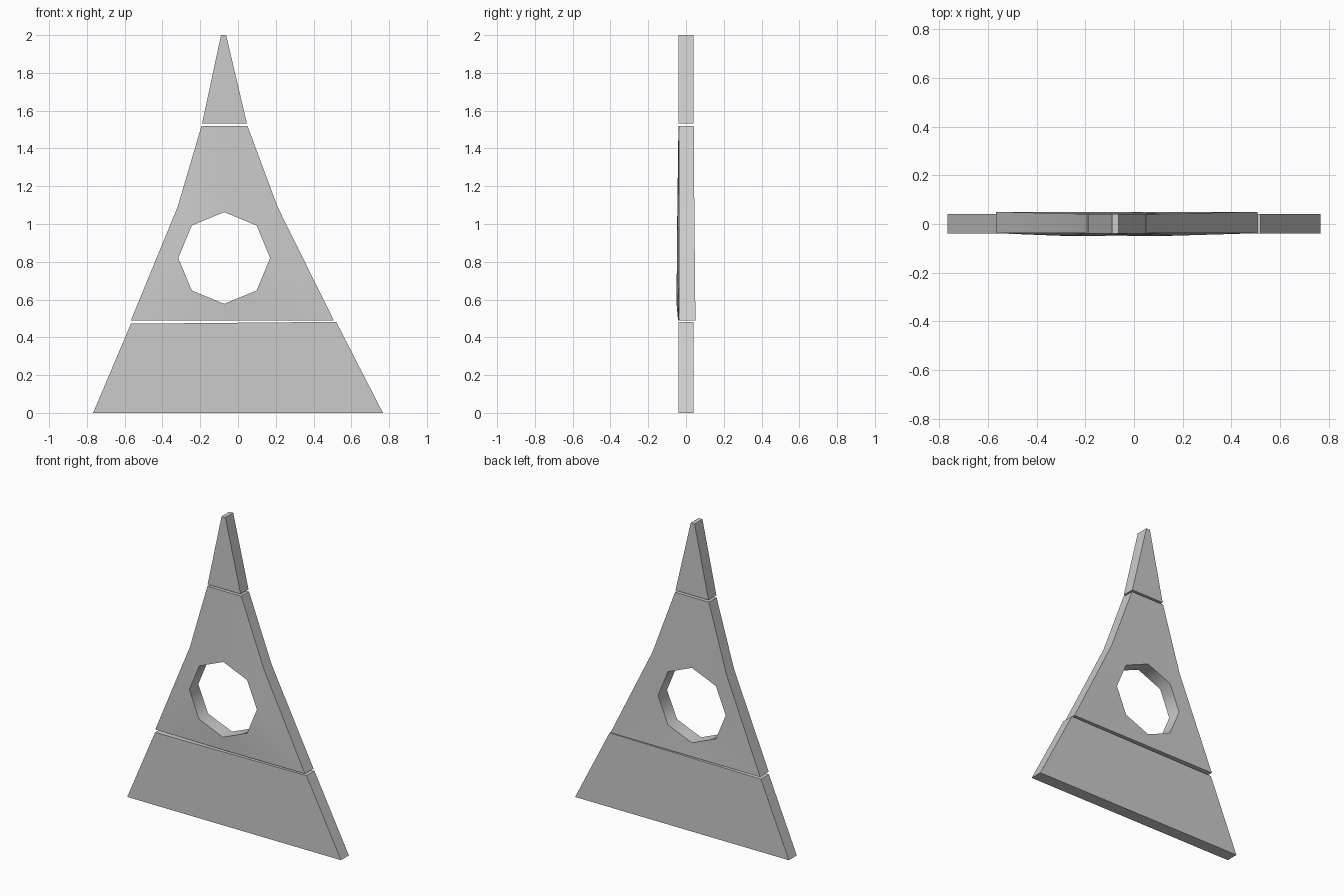
import bpy, bmesh, math

if "Cube" in bpy.data.objects:
    bpy.data.objects.remove(bpy.data.objects["Cube"])

FRONT, BACK = -0.04, 0.041


def finish(name, bm, smooth=False):
    bmesh.ops.recalc_face_normals(bm, faces=bm.faces[:])
    mesh = bpy.data.meshes.new(name)
    bm.to_mesh(mesh)
    bm.free()
    obj = bpy.data.objects.new(name, mesh)
    bpy.context.collection.objects.link(obj)
    if smooth:
        bpy.ops.object.select_all(action='DESELECT')
        obj.select_set(True)
        bpy.context.view_layer.objects.active = obj
        bpy.ops.object.shade_smooth_by_angle(angle=math.radians(50))
    return obj


def ring(bm, points, depths):
    return [bm.verts.new((x, y, z)) for (x, z), y in zip(points, depths)]


def bridge(bm, a, b):
    n = len(a)
    for i in range(n):
        j = (i + 1) % n
        bm.faces.new((a[i], a[j], b[j], b[i]))


def plate(name, points):
    bm = bmesh.new()
    n = len(points)
    front = ring(bm, points, [FRONT] * n)
    back = ring(bm, points, [BACK] * n)
    bm.faces.new(front)
    bm.faces.new(back)
    bridge(bm, front, back)
    return finish(name, bm)


# Flat base and tip plates, separated from the middle by thin gaps
plate("base_plate", [(-0.767, 0), (0.767, 0), (0.52, 0.482), (-0.567, 0.472)])
plate("tip_plate", [(-0.19, 1.533), (0.047, 1.533), (-0.063, 2), (-0.09, 2)])

# Middle plate: eight-point outline bridged to an octagonal hole, slightly bowed
outline = [(-0.07, 1.52), (0.05, 1.52), (0.21, 1.09), (0.507, 0.49),
           (-0.07, 0.49), (-0.567, 0.49), (-0.32, 1.09), (-0.193, 1.52)]
hole = [(-0.073 + 0.243 * math.sin(i * math.pi / 4),
         0.82 + 0.243 * math.cos(i * math.pi / 4)) for i in range(8)]
bm = bmesh.new()
outer_front = ring(bm, outline, [-0.04, -0.038, -0.036, -0.038,
                                 -0.042, -0.038, -0.036, -0.038])
outer_back = ring(bm, outline, [0.041, 0.041, 0.044, 0.05,
                                0.05, 0.05, 0.044, 0.041])
hole_front = ring(bm, hole, [-0.046, -0.047, -0.048, -0.05,
                             -0.05, -0.05, -0.048, -0.047])
hole_back = ring(bm, hole, [0.044] * 8)
for a, b in ((outer_front, hole_front), (hole_front, hole_back),
             (hole_back, outer_back), (outer_back, outer_front)):
    bridge(bm, a, b)
finish("middle_plate_with_hole", bm, smooth=True)
